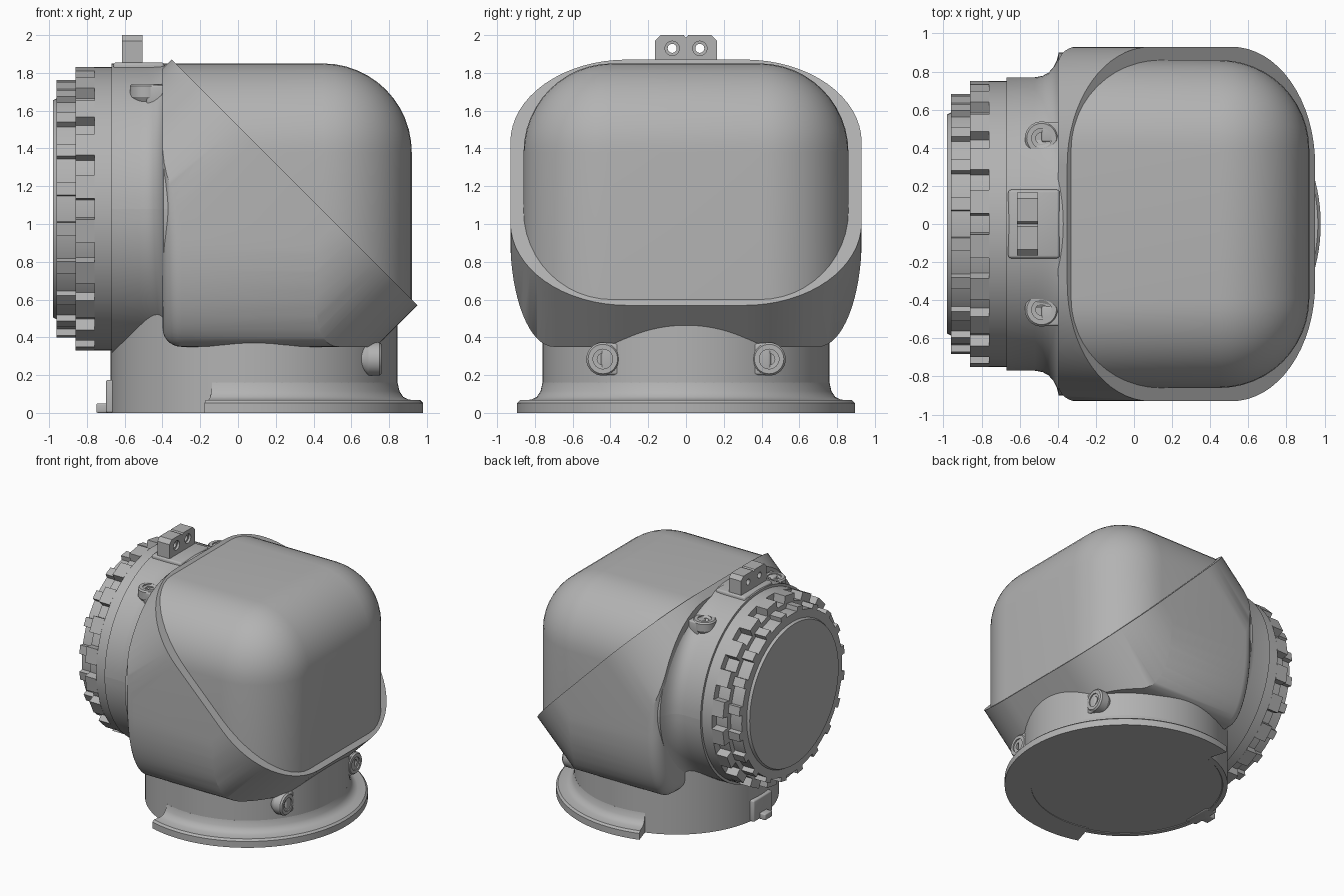
import bpy, bmesh
from math import sin, cos, pi, radians
from mathutils import Matrix, Vector

old = bpy.data.objects.get("Cube")
if old:
    bpy.data.objects.remove(old)

grey = bpy.data.materials.new("plain grey")
grey.use_nodes = True
grey.diffuse_color = (0.45, 0.45, 0.45, 1)
grey.node_tree.nodes["Principled BSDF"].inputs["Base Color"].default_value = (0.45, 0.45, 0.45, 1)

PORT_Z, NECK_X = 1.08, 0.085
T = Matrix.Translation


def turn_y(deg):
    return Matrix.Rotation(radians(deg), 4, 'Y')


def smooth(ob):
    bpy.ops.object.select_all(action='DESELECT')
    ob.select_set(True)
    bpy.context.view_layer.objects.active = ob
    bpy.ops.object.shade_smooth_by_angle(angle=radians(32))


def finish(name, bm, matrix=Matrix()):
    bmesh.ops.transform(bm, matrix=matrix, verts=bm.verts)
    bmesh.ops.recalc_face_normals(bm, faces=bm.faces)
    me = bpy.data.meshes.new(name)
    bm.to_mesh(me)
    bm.free()
    me.materials.append(grey)
    ob = bpy.data.objects.new(name, me)
    bpy.context.collection.objects.link(ob)
    smooth(ob)
    return ob


def loft(name, rings, matrix=Matrix()):
    """Skin closed rings of points and cap both ends."""
    bm = bmesh.new()
    rows = [[bm.verts.new(p) for p in ring] for ring in rings]
    n = len(rows[0])
    for a, b in zip(rows, rows[1:]):
        for i in range(n):
            j = (i + 1) % n
            bm.faces.new((a[i], a[j], b[j], b[i]))
    bm.faces.new(rows[0])
    bm.faces.new(rows[-1])
    return finish(name, bm, matrix)


def lathe(name, profile, matrix=Matrix(), n=96):
    rings = [[(r * cos(2 * pi * i / n), r * sin(2 * pi * i / n), h) for i in range(n)]
             for r, h in profile]
    return loft(name, rings, matrix)


def rounded(hu, hv, ru, rv, n=16):
    """Rounded rectangle with elliptical corners."""
    pts = []
    for q, (su, sv) in enumerate(((1, 1), (-1, 1), (-1, -1), (1, -1))):
        for i in range(n + 1):
            a = (q + i / n) * pi / 2
            pts.append((su * (hu - ru) + ru * cos(a), sv * (hv - rv) + rv * sin(a)))
    return pts


def box(name, lo, hi, bevel=0.0):
    bm = bmesh.new()
    lo, hi = Vector(lo), Vector(hi)
    bmesh.ops.create_cube(bm, size=1, matrix=T((lo + hi) / 2) @ Matrix.Diagonal((hi - lo).to_4d()))
    if bevel:
        bmesh.ops.bevel(bm, geom=bm.edges[:], offset=bevel, segments=12 if bevel > 0.1 else 3,
                        profile=0.5, affect='EDGES')
    return finish(name, bm)


def boolean(ob, cutter, operation):
    mod = ob.modifiers.new("cut", 'BOOLEAN')
    mod.operation, mod.solver, mod.object = operation, 'EXACT', cutter
    dg = bpy.context.evaluated_depsgraph_get()
    me = bpy.data.meshes.new_from_object(ob.evaluated_get(dg))
    ob.modifiers.clear()
    ob.data = me
    bpy.data.objects.remove(cutter)
    smooth(ob)


# Lower shell: slanted rounded prism trimmed by a round-bottomed block
shell = loft("lower_shell", [[(u, v, h) for u, v in rounded(0.92, 0.93, 0.62, 0.62)]
                             for h in (0, -1.7)], T((0.3, 0, 1.22)) @ turn_y(45))
rings = []
for k in range(8):
    a = k / 7 * pi / 2
    d = 0.1 * (1 - sin(a))
    rings.append([(-0.4 + 0.1 * (1 - cos(a)), u, v + 1.5)
                  for u, v in rounded(0.93 - d, 1.15 - d, 0.23, 0.57)])
rings.append([(1.3, u, v) for x, u, v in rings[-1]])
boolean(shell, loft("shell_trim", rings), 'INTERSECT')

# Upper dome: rounded box sliced along the slanted rim
dome = box("upper_dome", (-1.5, -0.86, -1.5), (0.92, 0.86, 1.85), 0.47)
bm = bmesh.new()
bm.from_mesh(dome.data)
cut = bmesh.ops.bisect_plane(bm, geom=bm.verts[:] + bm.edges[:] + bm.faces[:],
                             plane_co=(0.3, 0, 1.2), plane_no=(1, 0, 1), clear_inner=True)
bmesh.ops.edgeloop_fill(bm, edges=[e for e in cut["geom_cut"] if isinstance(e, bmesh.types.BMEdge)])
bmesh.ops.recalc_face_normals(bm, faces=bm.faces)
bm.to_mesh(dome.data)
bm.free()
smooth(dome)

# Bottom neck and partial flange
lathe("neck", [(0.72, 0.005), (0.725, 0), (0.76, 0), (0.76, 0.8)], T((NECK_X, 0, 0)))
section = [(0.7, 0), (0.895, 0), (0.895, 0.052), (0.88, 0.067), (0.82, 0.07),
           (0.79, 0.085), (0.77, 0.115), (0.76, 0.16), (0.7, 0.16)]
arc = [radians(-107 + 214 * i / 72) for i in range(73)]
loft("base_flange", [[(r * cos(a), r * sin(a), z) for r, z in section] for a in arc],
     T((NECK_X, 0, 0)))

# Side port: round collar flaring into the shell
flare = [(-0.67, 0.77), (-0.52, 0.77), (-0.48, 0.777), (-0.45, 0.793), (-0.425, 0.82),
         (-0.405, 0.86), (-0.395, 0.9), (-0.3, 0.9)]
loft("port_collar", [[(x, u, v + PORT_Z) for u, v in rounded(w, 0.77, w, 0.77, 24)]
                     for x, w in flare])
port = T((0, 0, PORT_Z)) @ turn_y(-90)
lathe("port_cap", [(0.75, 0.6), (0.75, 0.76), (0.69, 0.76), (0.69, 0.86), (0.65, 0.86),
                   (0.65, 0.96), (0.585, 0.96), (0.575, 0.98)], port)

# Castellated teeth around the cap
bm = bmesh.new()
TEETH = 20
for i in range(TEETH):
    spin = Matrix.Rotation(2 * pi * (i + 0.5) / TEETH, 4, 'Z')
    for r, h, size in ((0.695, 0.81, (0.11, 0.125, 0.1)), (0.645, 0.905, (0.08, 0.07, 0.11))):
        bmesh.ops.create_cube(bm, size=1, matrix=spin @ T((r, 0, h)) @ Matrix.Diagonal((*size, 1)))
finish("cap_teeth", bm, port)

# Top lug with two through holes and a centre groove
outline = [(-0.165, 1.8), (0.165, 1.8), (0.165, 1.97), (0.135, 2.0), (0.012, 2.0), (0, 1.985),
           (-0.012, 2.0), (-0.135, 2.0), (-0.165, 1.97)]
lug = loft("top_lug", [[(x, y, z) for y, z in outline] for x in (-0.615, -0.505)])
for y in (-0.073, 0.073):
    boolean(lug, lathe("lug_hole", [(0.024, -0.8), (0.024, -0.525), (0.038, -0.524), (0.038, -0.4)],
                       T((0, y, 1.93)) @ turn_y(90), 24), 'DIFFERENCE')
box("lug_foot", (-0.66, -0.18, 1.78), (-0.39, 0.18, 1.855), 0.015)

# Screw bosses, mirrored across y
boss = [(0.03, -0.03), (0.03, -0.012), (0.052, -0.01), (0.052, 0), (0.078, 0), (0.088, -0.012),
        (0.088, -0.07), (0.05, -0.13)]
for side, s in (("right", -1), ("left", 1)):
    lathe(side + "_top_boss", boss, T((-0.485, s * 0.45, 1.742)), 32)
    ya, yb = sorted((s * 0.43, s * 0.535))
    box(side + "_top_boss_web", (-0.485, ya, 1.63), (-0.37, yb, 1.735), 0.012)
    lathe(side + "_front_boss", boss, T((0.76, s * 0.44, 0.285)) @ turn_y(90), 32)
    ya, yb = sorted((s * 0.35, s * 0.45))
    box(side + "_front_boss_web", (0.64, ya, 0.2), (0.752, yb, 0.37), 0.015)

# Small latch under the port
box("latch_plate", (-0.7, -0.12, 0.0), (-0.6, 0.12, 0.175), 0.012)
box("latch_tab", (-0.75, -0.045, 0.0), (-0.65, 0.045, 0.05), 0.008)
